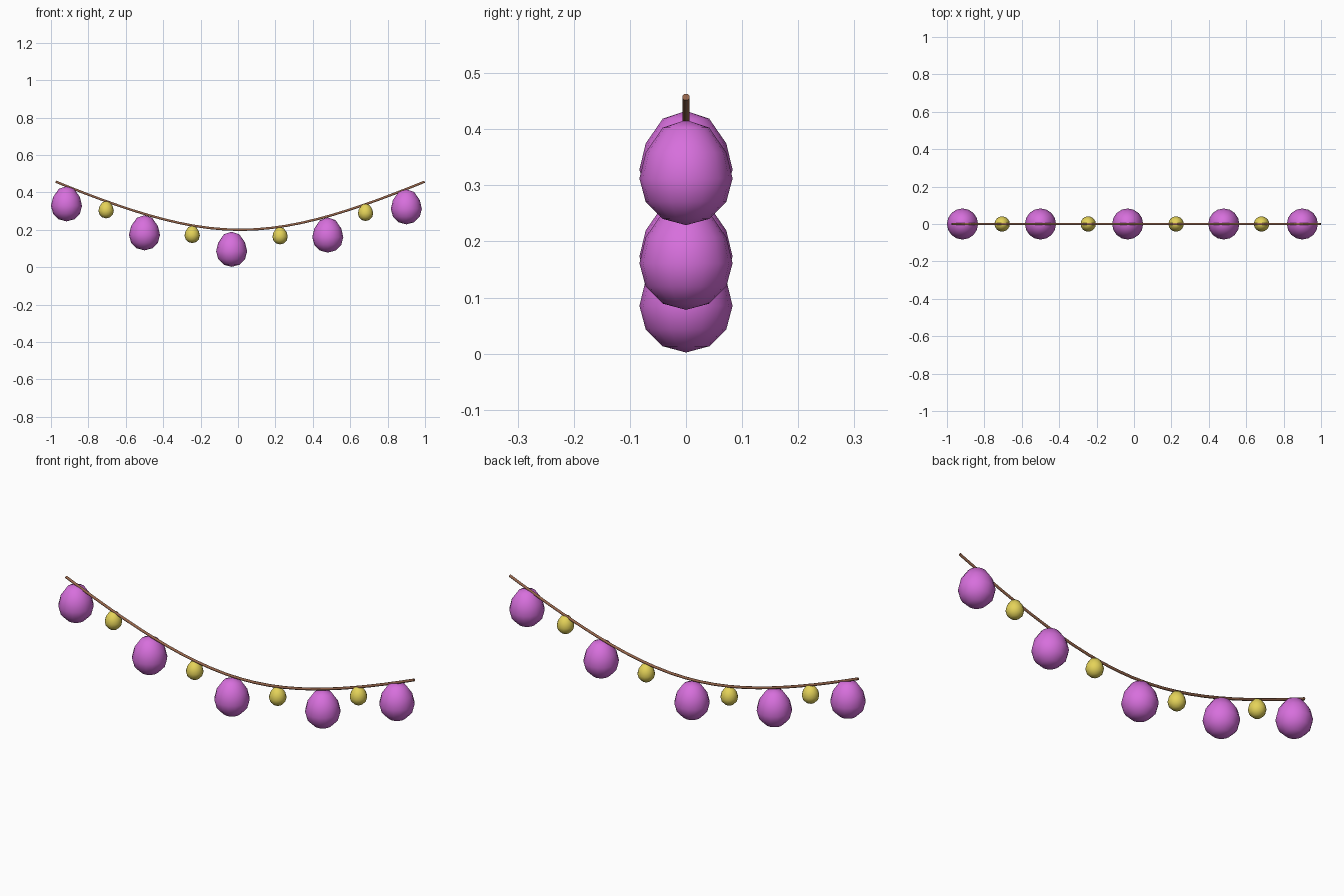
import bpy, bmesh
from math import sqrt, sin, cos, pi

if "Cube" in bpy.data.objects:
    bpy.data.objects.remove(bpy.data.objects["Cube"])


def material(name, rgb):
    m = bpy.data.materials.new(name)
    m.diffuse_color = (*rgb, 1)
    m.use_nodes = True
    m.node_tree.nodes["Principled BSDF"].inputs["Base Color"].default_value = m.diffuse_color
    return m


purple = material("purple", (0.68, 0.16, 0.72))
yellow = material("yellow", (0.78, 0.65, 0.10))
brown = material("brown", (0.30, 0.13, 0.07))


def bulb(name, x, z, r, mat):
    """Egg-shaped bauble; z is the height of its widest ring."""
    bm = bmesh.new()
    bmesh.ops.create_uvsphere(bm, u_segments=16, v_segments=6, radius=r)
    for v in bm.verts:
        if v.co.z > 0.01 * r:
            v.co.z *= 1.26 if v.co.z > 0.6 * r else 1.12
    for f in bm.faces:
        f.smooth = True
    me = bpy.data.meshes.new(name)
    bm.to_mesh(me)
    bm.free()
    me.materials.append(mat)
    ob = bpy.data.objects.new(name, me)
    ob.location = (x, 0, z)
    bpy.context.collection.objects.link(ob)


# large and small baubles
for x, z in [(-0.917, 0.328), (-0.5, 0.173), (-0.034, 0.085), (0.48, 0.161), (0.9, 0.312)]:
    bulb("large_bauble", x, z, 0.083, purple)
for x, z in [(-0.705, 0.302), (-0.245, 0.170), (0.225, 0.163), (0.682, 0.288)]:
    bulb("small_bauble", x, z, 0.041, yellow)

# sagging cord: a square-to-round tube swept along a shallow hanging curve
A, K, N, SIDES, R = 0.3436, 0.5, 24, 8, 0.0067
bm = bmesh.new()
rings = []
for i in range(N + 1):
    t = -0.986 + 1.972 * i / N
    root = sqrt(A * A + (K * t) ** 2)
    z, slope = 0.2 + root - A, K * K * t / root
    n = sqrt(1 + slope * slope)
    ring = []
    for j in range(SIDES):
        a = 2 * pi * (j + 0.5) / SIDES
        u, w = R * cos(a), R * sin(a)
        ring.append(bm.verts.new((0.0115 + t - slope / n * w, u, z + w / n)))
    rings.append(ring)
for p, q in zip(rings, rings[1:]):
    for j in range(SIDES):
        k = (j + 1) % SIDES
        bm.faces.new((p[j], p[k], q[k], q[j])).smooth = True
bm.faces.new(rings[0])
bm.faces.new(rings[-1])
bmesh.ops.recalc_face_normals(bm, faces=bm.faces)
me = bpy.data.meshes.new("cord")
bm.to_mesh(me)
bm.free()
me.materials.append(brown)
bpy.context.collection.objects.link(bpy.data.objects.new("cord", me))
